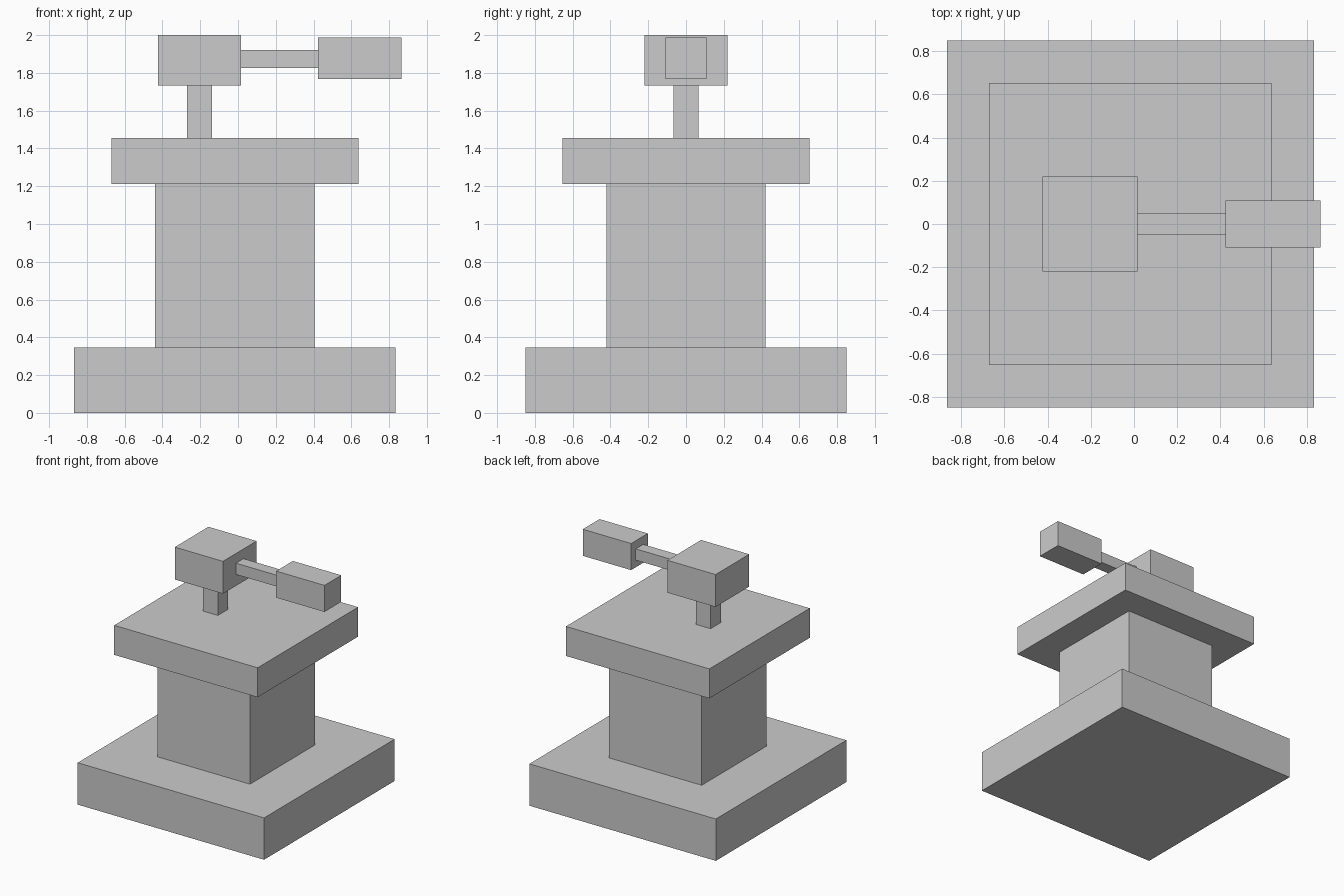
import bpy

if "Cube" in bpy.data.objects:
    bpy.data.objects.remove(bpy.data.objects["Cube"])


def box(name, x, y, z):
    """Box spanning x=(min, max), y=+-half width, z=(min, max)."""
    bpy.ops.mesh.primitive_cube_add(
        size=1, location=((x[0] + x[1]) / 2, 0, (z[0] + z[1]) / 2))
    ob = bpy.context.object
    ob.name = ob.data.name = name
    ob.scale = (x[1] - x[0], 2 * y, z[1] - z[0])
    bpy.ops.object.transform_apply(location=False, rotation=False, scale=True)
    return ob


# Pedestal: square slabs stacked on one axis
AXIS = -0.017
for name, half, z in (("base_slab", 0.85, (0, 0.345)),
                      ("column", 0.422, (0.345, 1.212)),
                      ("top_slab", 0.654, (1.212, 1.455))):
    box(name, (AXIS - half, AXIS + half), half, z)

# Post and head block
box("post", (-0.271, -0.137), 0.067, (1.455, 1.733))
box("head_block", (-0.423, 0.016), 0.219, (1.733, 2.0))

# Arm reaching out to the side with its end block
box("arm_rod", (0.016, 0.424), 0.049, (1.827, 1.92))
box("arm_end_block", (0.424, 0.865), 0.109, (1.768, 1.987))
